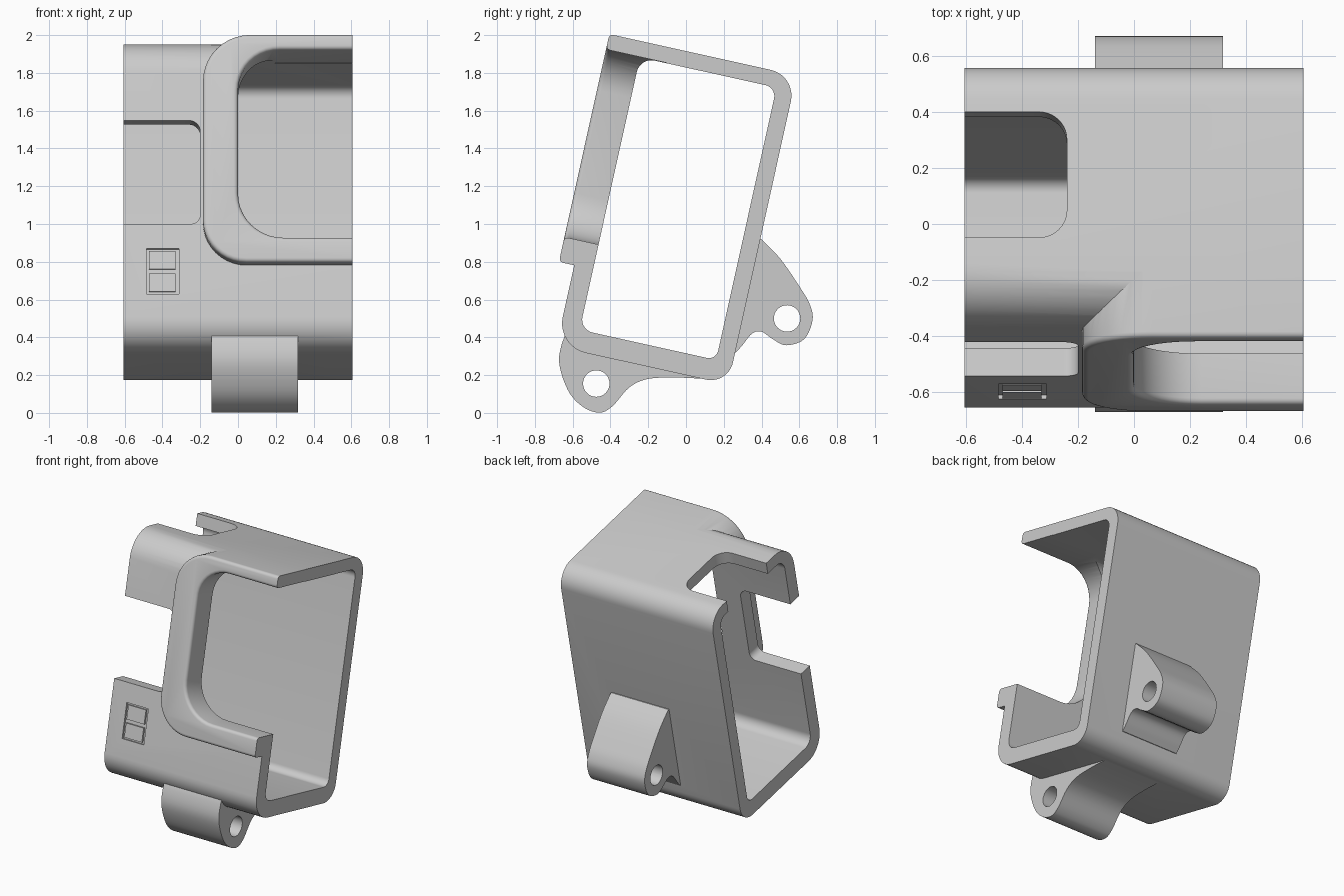
import bpy, bmesh, math
from mathutils import Vector, Matrix

cube = bpy.data.objects.get("Cube")
if cube:
    bpy.data.objects.remove(cube, do_unlink=True)

TILT = Matrix.Rotation(math.radians(-12.5), 4, 'X')
HALF = 0.605                                   # half width of the cage
FRONT, BACK, FLOOR, ROOF = -0.747, 0.185, 0.195, 1.87

grey = bpy.data.materials.new("light_grey_plastic")
grey.use_nodes = True
colour = (0.6, 0.6, 0.6, 1)
grey.diffuse_color = colour
grey.node_tree.nodes["Principled BSDF"].inputs["Base Color"].default_value = colour


def rounded(corners, steps=10):
    """Polygon from (a, b, radius) corners, each filleted by an arc."""
    out = []
    for i, (a, b, r) in enumerate(corners):
        p = Vector((a, b))
        if r == 0:
            out.append(p)
            continue
        d1 = (Vector(corners[i - 1][:2]) - p).normalized()
        d2 = (Vector(corners[(i + 1) % len(corners)][:2]) - p).normalized()
        half = d1.angle(d2) / 2
        centre = p + (d1 + d2).normalized() * r / math.sin(half)
        s = p + d1 * r / math.tan(half) - centre
        e = p + d2 * r / math.tan(half) - centre
        sweep = s.angle_signed(e)
        for k in range(steps + 1):
            out.append(centre + Matrix.Rotation(-sweep * k / steps, 2) @ s)
    return out


def rect(a0, a1, b0, b1, r00=0, r10=0, r11=0, r01=0):
    return rounded([(a0, b0, r00), (a1, b0, r10), (a1, b1, r11), (a0, b1, r01)])


def spline(pts, steps=5):
    """Smooth open curve through the points."""
    v = [Vector(p) for p in pts]
    v = [v[0]] + v + [v[-1]]
    out = []
    for p0, p1, p2, p3 in zip(v, v[1:], v[2:], v[3:]):
        for k in range(steps):
            t = k / steps
            out.append(p1 + (p2 - p0) * t / 2 + (2 * p0 - 5 * p1 + 4 * p2 - p3) * t * t / 2
                       + (3 * p1 - p0 - 3 * p2 + p3) * t ** 3 / 2)
    return out + [v[-1]]


def prism(name, outline, axis, start, end, tilt=True, bevel=0):
    """Extrude an outline along x, y or z."""
    place = {'X': lambda p, d: (d, p[0], p[1]),
             'Y': lambda p, d: (p[0], d, p[1]),
             'Z': lambda p, d: (p[0], p[1], d)}[axis]
    bm = bmesh.new()
    face = bm.faces.new([bm.verts.new(place(p, start)) for p in outline])
    rim = [e for e in face.edges
           if not all(abs(v.co.x - HALF) < 1e-4 for v in e.verts)]
    ext = bmesh.ops.extrude_face_region(bm, geom=[face], use_keep_orig=True)
    shift = Vector(place((0, 0), end - start))
    bmesh.ops.translate(bm, vec=shift,
                        verts=[g for g in ext["geom"] if isinstance(g, bmesh.types.BMVert)])
    bmesh.ops.recalc_face_normals(bm, faces=bm.faces)
    if bevel:
        bmesh.ops.bevel(bm, geom=rim, offset=bevel, segments=4, profile=0.5, affect='EDGES')
    if tilt:
        bm.transform(TILT)
    bmesh.ops.recalc_face_normals(bm, faces=bm.faces)
    mesh = bpy.data.meshes.new(name)
    bm.to_mesh(mesh)
    bm.free()
    mesh.materials.append(grey)
    ob = bpy.data.objects.new(name, mesh)
    bpy.context.collection.objects.link(ob)
    return ob


def combine(target, tool, operation):
    bpy.context.view_layer.objects.active = target
    mod = target.modifiers.new("join", 'BOOLEAN')
    mod.operation, mod.solver, mod.object = operation, 'EXACT', tool
    bpy.ops.object.modifier_apply(modifier=mod.name)
    bpy.data.objects.remove(tool, do_unlink=True)


# Tilted cage shell
cage = prism("camera_cage", rect(FRONT, BACK, FLOOR, ROOF, 0.16, 0.12, 0.14, 0.19),
             'X', -HALF, HALF)
combine(cage, prism("lens_opening", rect(-0.004, 0.7, 0.766, 1.789, 0.22, 0, 0, 0.2),
                    'Y', -0.9, -0.5), 'DIFFERENCE')

# Raised C-shaped lens surround, open on one side
surround = rounded([(HALF, 0.635, 0), (-0.185, 0.635, 0.23), (-0.185, ROOF, 0.25),
                    (HALF, ROOF, 0), (HALF, 1.787, 0), (0, 1.787, 0.22),
                    (0, 0.77, 0.24), (HALF, 0.77, 0)])
combine(cage, prism("lens_surround", surround, 'Y', -0.83, -0.5, bevel=0.022), 'UNION')

# Front and rear mounting lugs
front_lug = spline([(-0.6, 0.45), (-0.645, 0.4), (-0.672, 0.27), (-0.625, 0.12), (-0.55, 0.035),
                    (-0.46, 0.001), (-0.39, 0.035), (-0.3, 0.135), (-0.2, 0.18),
                    (-0.05, 0.187), (0.1, 0.18)]) + [Vector((0.1, 0.24)), Vector((-0.5, 0.38))]
rear_lug = spline([(0.4, 0.92), (0.5, 0.815), (0.6, 0.67), (0.655, 0.575), (0.67, 0.49),
                   (0.625, 0.39), (0.53, 0.358), (0.46, 0.39), (0.4, 0.43), (0.35, 0.42),
                   (0.3, 0.36), (0.265, 0.32)]) + [Vector((0.21, 0.32)), Vector((0.34, 0.92))]
for name, outline in (("front_lug", front_lug), ("rear_lug", rear_lug)):
    combine(cage, prism(name, outline, 'X', -0.14, 0.318, tilt=False), 'UNION')
for y, z in ((-0.475, 0.155), (0.535, 0.5)):
    ring = [(y + 0.07 * math.cos(k * math.tau / 32), z + 0.07 * math.sin(k * math.tau / 32))
            for k in range(32)]
    combine(cage, prism("bolt_hole", ring, 'X', -0.3, 0.5, tilt=False), 'DIFFERENCE')

# Hollow interior, then the side cut-outs in the front wall and the roof
combine(cage, prism("interior", rect(-0.645, 0.095, 0.308, 1.785, 0.07, 0.05, 0.06, 0.08),
                    'X', -0.8, 0.8), 'DIFFERENCE')
combine(cage, prism("front_cutout", rect(-0.8, -0.2, 0.859, 1.42, 0, 0.05, 0.06, 0),
                    'Y', -0.9, -0.4), 'DIFFERENCE')
combine(cage, prism("roof_cutout", rect(-0.8, -0.24, -0.464, -0.004, 0, 0.1, 0.1, 0),
                    'Z', 1.6, 2), 'DIFFERENCE')

# Small two-pane engraving on the front wall
combine(cage, prism("engraving", rect(-0.485, -0.313, 0.48, 0.725), 'Y', -0.8, FRONT + 0.015),
        'DIFFERENCE')
for low, high in ((0.492, 0.59), (0.615, 0.713)):
    combine(cage, prism("pane", rect(-0.47, -0.33, low, high), 'Y', FRONT, FRONT + 0.04), 'UNION')

bpy.ops.object.select_all(action='DESELECT')
cage.select_set(True)
bpy.context.view_layer.objects.active = cage
bpy.ops.object.shade_smooth_by_angle(angle=math.radians(30))
